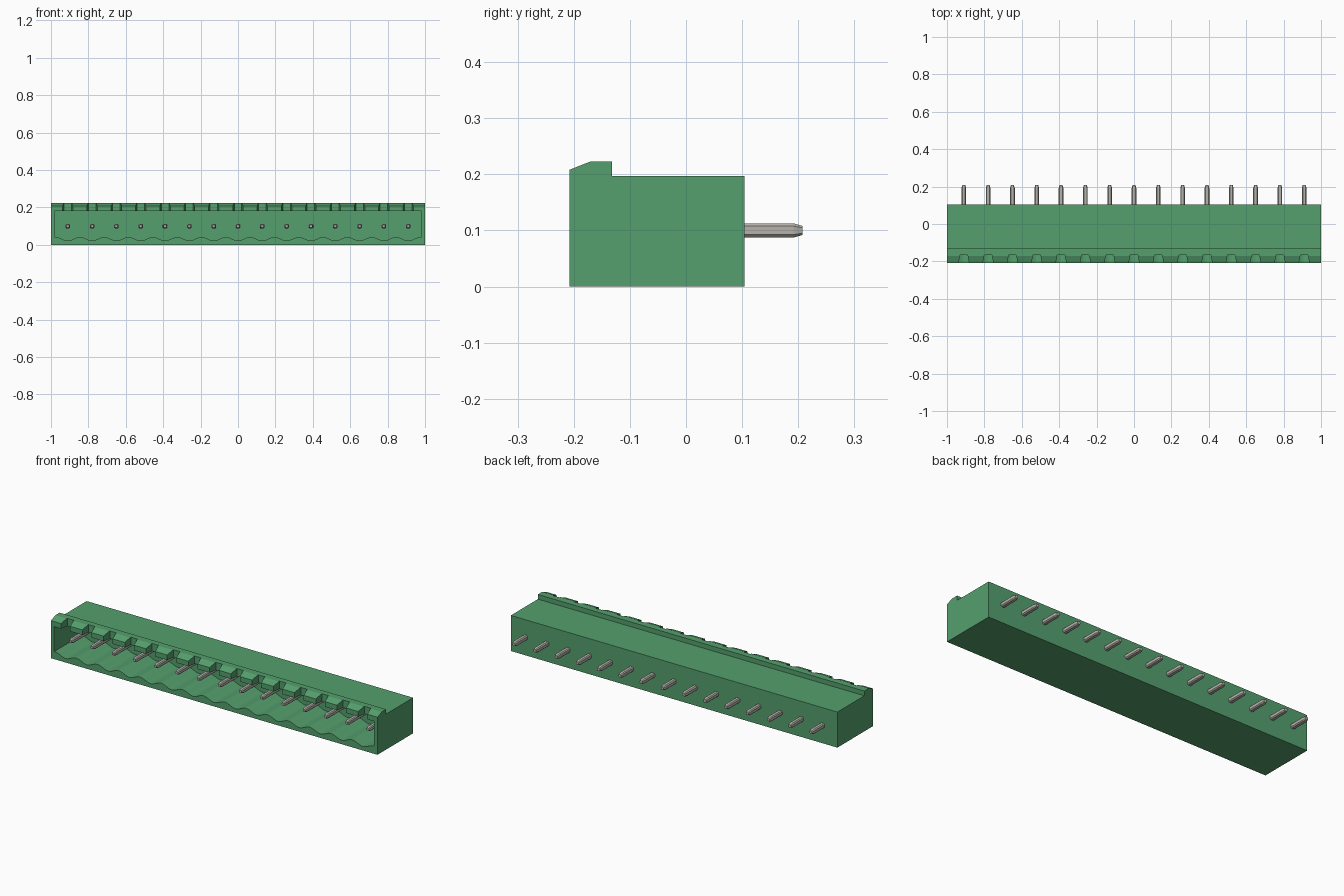
import bpy, math

if "Cube" in bpy.data.objects:
    bpy.data.objects.remove(bpy.data.objects["Cube"], do_unlink=True)

PITCH, COUNT = 0.13, 15
PIN_X = [(i - (COUNT - 1) / 2) * PITCH for i in range(COUNT)]
PIN_Z = 0.1


def material(name, color):
    m = bpy.data.materials.new(name)
    m.use_nodes = True
    m.diffuse_color = color
    m.node_tree.nodes["Principled BSDF"].inputs["Base Color"].default_value = color
    return m


green = material("green plastic", (0.09, 0.35, 0.155, 1))
metal = material("grey metal", (0.47, 0.45, 0.41, 1))


def loft(name, groups, mat):
    """Skin each group of equal-length closed sections, capping both ends."""
    verts, faces = [], []
    for rings in groups:
        base, n = len(verts), len(rings[0])
        for ring in rings:
            verts += ring
        for r in range(len(rings) - 1):
            a = base + r * n
            for k in range(n):
                j = (k + 1) % n
                faces.append((a + k, a + j, a + n + j, a + n + k))
        faces.append(tuple(reversed(range(base, base + n))))
        last = base + (len(rings) - 1) * n
        faces.append(tuple(range(last, last + n)))
    mesh = bpy.data.meshes.new(name)
    mesh.from_pydata(verts, [], faces)
    ob = bpy.data.objects.new(name, mesh)
    bpy.context.collection.objects.link(ob)
    mesh.materials.append(mat)
    # consistent outward normals
    import bmesh
    bm = bmesh.new()
    bm.from_mesh(mesh)
    bmesh.ops.recalc_face_normals(bm, faces=bm.faces)
    bm.to_mesh(mesh)
    bm.free()
    return ob


def cut(target, cutter):
    cutter.hide_render = True
    mod = target.modifiers.new("cut", "BOOLEAN")
    mod.operation, mod.solver, mod.object = "DIFFERENCE", "EXACT", cutter
    bpy.context.view_layer.objects.active = target
    bpy.ops.object.modifier_apply(modifier=mod.name)
    bpy.data.objects.remove(cutter, do_unlink=True)


# Housing: side profile with a raised front lip
side = [(-0.208, 0), (0.104, 0), (0.104, 0.197), (-0.132, 0.197),
        (-0.132, 0.223), (-0.17, 0.223), (-0.208, 0.208)]
housing = loft("housing", [[[(x, y, z) for y, z in side] for x in (-1, 1)]], green)

# Socket cavity with a scalloped floor, one trough under each pin
STEPS = COUNT * 10
floor = []
for i in range(STEPS + 1):
    x = -PITCH * COUNT / 2 + i * PITCH / 10
    floor.append((x, 0.032 - 0.01 * math.cos(math.tau * (x - PIN_X[0]) / PITCH)))
section = [(-0.98, 0.042)] + floor + [(0.98, 0.042), (0.98, 0.18), (-0.98, 0.18)]
cut(housing, loft("cavity_cutter",
                  [[[(x, y, z) for x, z in section] for y in (-0.3, 0.03)]], green))

# Keying slots through the lip, flaring toward the front
slots = []
for px in PIN_X:
    plan = [(px - 0.03, -0.22), (px + 0.03, -0.22), (px + 0.02, -0.165), (px - 0.02, -0.165)]
    slots.append([[(x, y, z) for x, y in plan] for z in (0.15, 0.3)])
cut(housing, loft("slot_cutter", slots, green))


# Contact pins with chamfered edges and tapered tips
def pin_ring(px, y, r):
    c = r * 0.6
    pts = [(-c, -r), (c, -r), (r, -c), (r, c), (c, r), (-c, r), (-r, c), (-r, -c)]
    return [(px + u, y, PIN_Z + v) for u, v in pts]


stations = [(-0.165, 0.007), (-0.15, 0.0115), (0.06, 0.0125), (0.192, 0.0125), (0.208, 0.008)]
loft("contact_pins", [[pin_ring(px, y, r) for y, r in stations] for px in PIN_X], metal)
